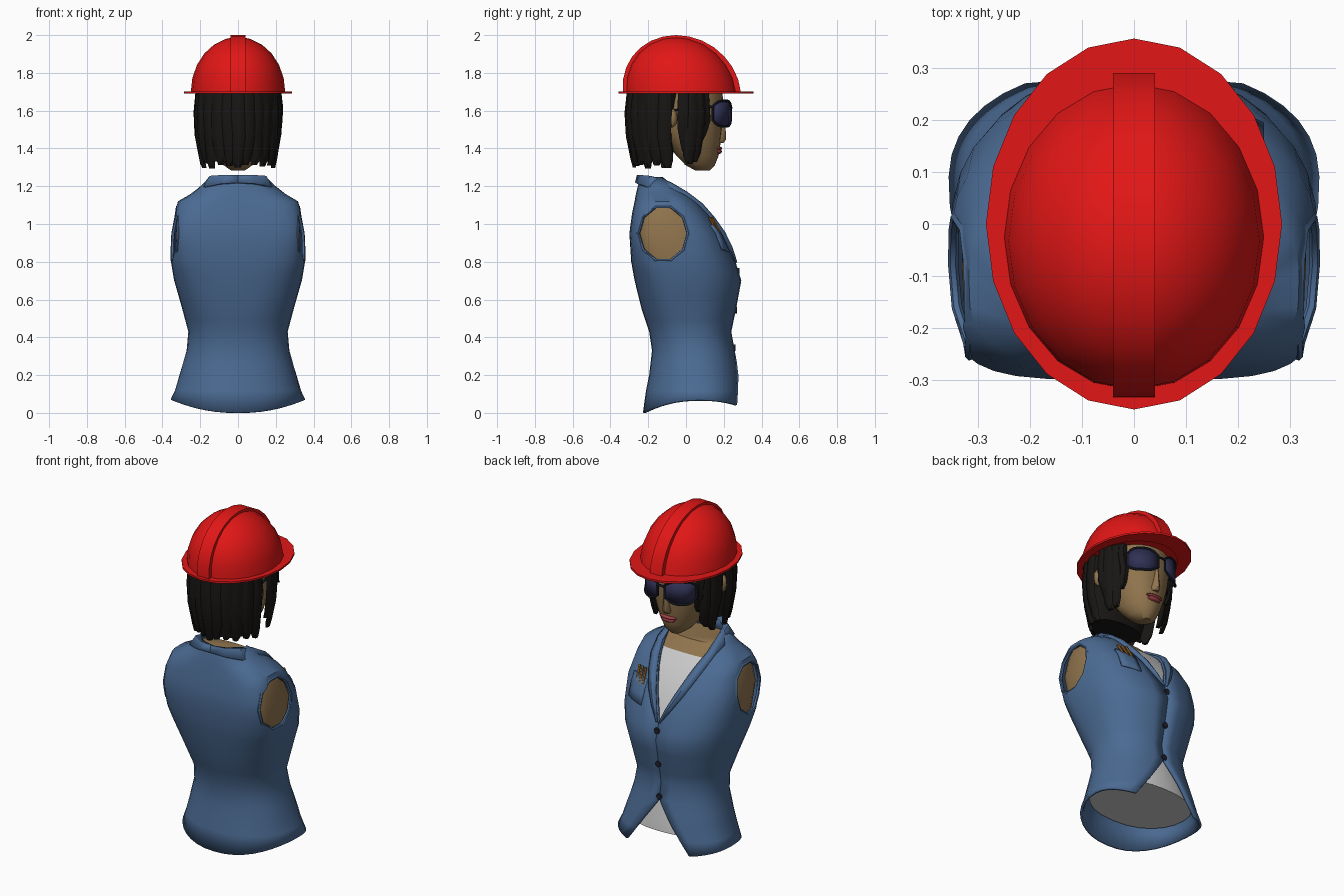
import bpy, bmesh, random
from math import sin, cos, pi, radians, asin
from mathutils import Vector

if "Cube" in bpy.data.objects:
    bpy.data.objects.remove(bpy.data.objects["Cube"])

random.seed(4)

def mat(name, r, g, b):
    m = bpy.data.materials.new(name)
    m.diffuse_color = (r, g, b, 1)
    m.use_nodes = True
    m.node_tree.nodes["Principled BSDF"].inputs["Base Color"].default_value = m.diffuse_color
    return m

BLUE = mat("denim", .07, .145, .29)
RED = mat("red_plastic", .76, .008, .008)
SKIN = mat("skin", .28, .175, .075)
HAIR = mat("hair", .009, .008, .007)
LENS = mat("lens", .03, .03, .09)
DARK = mat("frame", .012, .015, .025)
LIPS = mat("lips", .33, .05, .06)
WOOD = mat("pencil", .36, .14, .02)

def finish(o, m=None, angle=40):
    if m:
        o.data.materials.append(m)
    bpy.ops.object.select_all(action='DESELECT')
    o.select_set(True)
    bpy.context.view_layer.objects.active = o
    bpy.ops.object.shade_smooth_by_angle(angle=radians(angle))
    return o

def loft(name, rows, m=None, closed=True, caps=True, thick=0, fix=False, angle=40):
    """Skin a list of equal-length point rows."""
    bm = bmesh.new()
    vs = [[bm.verts.new(p) for p in r] for r in rows]
    n = len(rows[0])
    for a, b in zip(vs, vs[1:]):
        for j in range(n if closed else n - 1):
            k = (j + 1) % n
            bm.faces.new((a[j], a[k], b[k], b[j]))
    if closed and caps:
        bm.faces.new(vs[0][::-1])
        bm.faces.new(vs[-1])
    if fix:
        bmesh.ops.recalc_face_normals(bm, faces=bm.faces)
    me = bpy.data.meshes.new(name)
    bm.to_mesh(me)
    bm.free()
    o = bpy.data.objects.new(name, me)
    bpy.context.collection.objects.link(o)
    if thick:
        s = o.modifiers.new("thickness", 'SOLIDIFY')
        s.thickness, s.offset = thick, -1
    return finish(o, m, angle)

def tube(name, pts, r, m, cyclic=False):
    cu = bpy.data.curves.new(name, 'CURVE')
    cu.dimensions, cu.bevel_depth, cu.bevel_resolution = '3D', r, 1
    cu.use_fill_caps = True
    sp = cu.splines.new('POLY')
    sp.points.add(len(pts) - 1)
    for p, q in zip(sp.points, pts):
        p.co = (*q, 1)
    sp.use_cyclic_u = cyclic
    o = bpy.data.objects.new(name, cu)
    bpy.context.collection.objects.link(o)
    bpy.ops.object.select_all(action='DESELECT')
    o.select_set(True)
    bpy.context.view_layer.objects.active = o
    bpy.ops.object.convert(target='MESH')
    return finish(bpy.context.object, m)

def ball(name, loc, scale, m, seg=12, rings=8):
    bpy.ops.mesh.primitive_uv_sphere_add(segments=seg, ring_count=rings, radius=1, location=loc)
    o = bpy.context.object
    o.name, o.scale = name, scale
    return finish(o, m)

# Torso sections: z, half width, back y, widest y, front y, front and back squareness
BODY = [(.04, .357, -.228, .08, .302, 2.3, 2.2), (.2, .31, -.195, .06, .285, 2.2, 2.2),
        (.33, .272, -.18, .04, .258, 2.2, 2.2), (.43, .263, -.195, .02, .24, 2.2, 2.2),
        (.55, .295, -.235, 0, .265, 2.3, 2.4), (.7, .338, -.272, -.03, .293, 2.4, 2.8),
        (.8, .355, -.29, -.05, .262, 2.6, 3.4), (.95, .355, -.3, -.08, .19, 3, 4.4),
        (1.06, .335, -.285, -.1, .115, 3, 4.2), (1.12, .318, -.272, -.11, .06, 2.8, 3.2),
        (1.16, .25, -.265, -.12, .02, 2.4, 2.4), (1.2, .2, -.255, -.13, -.02, 2.2, 2.2),
        (1.25, .15, -.24, -.14, -.08, 2, 2)]

def section(z, inset=0, table=BODY):
    for a, b in zip(table, table[1:]):
        if z <= b[0]:
            break
    f = max(0, min(1, (z - a[0]) / (b[0] - a[0])))
    v = [p + (q - p) * f for p, q in zip(a[1:], b[1:])]
    hw, yb, yc, yf, n = v[:5]
    return hw - inset, yb + inset, yc, yf - inset, n, v[-1]

def ring(sec, z, t):
    hw, yb, yc, yf, n, nb = sec
    s, c = sin(t), cos(t)
    e = 2 / (n if c > 0 else nb)
    x = -hw * abs(s) ** e * (1 if s > 0 else -1)
    return (x, yc + (yf - yc if c > 0 else yb - yc) * abs(c) ** e, z)

def front_y(x, z):
    hw, yb, yc, yf, n, nb = section(z)
    return yc + (yf - yc) * max(0, 1 - (abs(x) / hw) ** n) ** (1 / n)

def side_x(y, z):
    hw, yb, yc, yf, n, nb = section(z)
    r, e = (yf - yc, n) if y > yc else (yc - yb, nb)
    return hw * max(0, 1 - (abs(y - yc) / r) ** e) ** (1 / e)

def rings(zs, inset=0, table=BODY, n=24):
    return [[ring(section(z, inset, table), z, 2 * pi * j / n) for j in range(n)] for z in zs]

# Sleeveless jacket with V neck, parted hem and armholes
def gap(z):
    return max(.002, .21 * (.33 - z) / .29, .165 * (z - .8) / .4)

rows = []
for z in (.04, .12, .2, .27, .33, .43, .49, .55, .62, .7, .75, .8, .87, .95, 1, 1.06, 1.12, 1.16, 1.2, 1.25):
    sec = section(z)
    t0 = asin(min(.97, (gap(z) / sec[0]) ** (sec[4] / 2)))
    row = []
    for j in range(33):
        t = t0 + (2 * pi - 2 * t0) * j / 32
        x, y, _ = ring(sec, z, t)
        hem = .07 - (.04 if cos(t) > 0 else .069) * cos(t) ** 2
        row.append((x, y, hem if z == .04 else z))
    rows.append(row)
jacket = loft("jacket", rows, BLUE, closed=False, thick=.014)
bpy.ops.mesh.primitive_cylinder_add(vertices=10, radius=1, depth=2, location=(0, -.12, .95), rotation=(0, pi / 2, 0))
cutter = bpy.context.object
cutter.scale = (.148, .13, 1)
cutter.hide_render = True
b = jacket.modifiers.new("armholes", 'BOOLEAN')
b.operation, b.object, b.solver = 'DIFFERENCE', cutter, 'EXACT'
bpy.context.view_layer.objects.active = jacket
for name in [md.name for md in jacket.modifiers]:
    bpy.ops.object.modifier_apply(modifier=name)
bpy.data.objects.remove(cutter)

for s in (1, -1):
    # Armhole hem
    pts = []
    for k in range(10):
        y, z = -.12 + .133 * cos(k * pi / 5), .95 + .15 * sin(k * pi / 5)
        pts.append((s * (side_x(y, z) - .007), y, z))
    tube("armhole_hem", pts, .01, BLUE, True)
    # Lapel running up into the collar
    inner, mid, outer = [], [], []
    for z, w in ((.79, .012), (.87, .04), (.95, .055), (1.03, .06), (1.1, .06), (1.16, .05)):
        lift = .35 if z < .8 else 1
        for lst, f, d in ((inner, 0, .01), (mid, .5, .018), (outer, 1, .009)):
            x = gap(z) + w * f
            lst.append((s * x, front_y(x, z) + d * lift, z + d * .5))
    for lst, e in ((inner, ((.15, -.08, 1.222), (.13, -.17, 1.25), (.07, -.22, 1.252), (0, -.235, 1.25))),
                   (mid, ((.17, -.08, 1.22), (.15, -.19, 1.255), (.08, -.245, 1.26), (0, -.26, 1.26))),
                   (outer, ((.205, -.08, 1.185), (.18, -.21, 1.2), (.1, -.262, 1.215), (0, -.27, 1.22)))):
        lst += [(s * x, y, z) for x, y, z in e]
    loft("lapel_and_collar", [inner, mid, outer][::s], BLUE, closed=False, thick=.012)

# Buttons
for z in (.75, .545, .345):
    bpy.ops.mesh.primitive_cylinder_add(vertices=10, radius=.018, depth=.012, location=(0, front_y(0, z), z), rotation=(pi / 2, 0, 0))
    bpy.context.object.name = "button"
    finish(bpy.context.object, DARK)

# Chest pocket and pencils
loft("pocket", [[(x, front_y(x, z) + .009, z + (x - .2) * .15) for x in (.25, .21, .17, .14)]
                for z in (.86, .91, .95, .99)], BLUE, closed=False, thick=.01)
for x in (.16, .185, .21):
    tube("pencil", [(x, front_y(x, .95), .95), (x + .012, front_y(x, 1.03) + .009, 1.035)], .007, WOOD)

# Undershirt and skin beneath
loft("undershirt", rings((.14, .2, .33, .43, .55, .7, .76), .026))
loft("undershirt_front", [[ring(section(z, .021), z, -1.05 + 2.1 * j / 12) for j in range(13)]
                          for z in (.7, .8, .87, .95, 1.06, 1.13)], closed=False)
loft("upper_body", rings((.7, .8, .95, 1.06, 1.12, 1.16, 1.19), .024), SKIN)

# Head
HEAD = [(1.283, .035, .05, .085, .125, 2), (1.31, .075, 0, .06, .152, 2), (1.36, .11, -.05, .03, .172, 2),
        (1.43, .14, -.1, .01, .183, 2.1), (1.5, .16, -.16, 0, .19, 2.2), (1.6, .175, -.2, 0, .2, 2.2),
        (1.74, .175, -.22, 0, .19, 2.2)]
loft("head", rings([r[0] for r in HEAD], 0, HEAD), SKIN)
NOSE = [(1.43, .022, .14, .17, .198, 2), (1.447, .028, .14, .17, .213, 2), (1.5, .018, .14, .17, .21, 2),
        (1.57, .012, .14, .17, .205, 2)]
loft("nose", rings([r[0] for r in NOSE], 0, NOSE, 10), SKIN)
ball("upper_lip", (0, .172, 1.4), (.056, .019, .011), LIPS)
ball("lower_lip", (0, .17, 1.384), (.044, .02, .014), LIPS)

# Sunglasses wrapped round the face, and ears
for s in (1, -1):
    ball("ear", (s * .19, -.075, 1.56), (.03, .03, .05), SKIN)
    low, high = [], []
    for k in range(9):
        u = k / 4 - 1
        a = .76 + .62 * u
        h = .068 * (1 - abs(u) ** 3 * .5)
        x, y = s * .17 * sin(a), .118 + .12 * cos(a)
        low.append((x, y, 1.584 - h))
        high.append((x, y, 1.592 + h * .9))
    loft("lens", [low, high][::-s], LENS, closed=False, thick=.004)
    tube("lens_frame", low + high[::-1], .007, DARK, True)
    tube("temple_arm", [(s * .167, .14, 1.62), (s * .185, .05, 1.62), (s * .19, -.07, 1.6)], .007, DARK)
tube("glasses_bridge", [(-.025, .236, 1.61), (0, .24, 1.615), (.025, .236, 1.61)], .007, DARK)

# Bobbed hair: solid core plus overlapping flat locks
CORE = [(1.33, .165, -.27, -.16, -.07, 2.2), (1.5, .205, -.295, -.14, -.06, 2.2), (1.72, .21, -.295, -.12, 0, 2.2)]
loft("hair_core", rings([r[0] for r in CORE], 0, CORE, 18), HAIR)

def lock(phi, w, tip):
    rows = []
    grow = random.uniform(.98, 1.02)
    for f, wid, r in ((0, .95, .99), (.3, 1, 1.04), (.6, 1, 1.01), (.88, .85, .92), (1, .4, .87)):
        z = 1.71 + (tip - 1.71) * f
        a = phi + .06 * f * random.uniform(-1, 1)
        c = Vector((.22 * r * grow * sin(a), -.05 - .252 * r * grow * cos(a), z))
        tan = Vector((.22 * cos(a), .252 * sin(a), 0)).normalized() * w * wid
        nor = Vector((tan.y, -tan.x, 0)).normalized() * .009
        rows.append([c + tan - nor, c + tan * .5 + nor, c - tan * .5 + nor, c - tan - nor])
    loft("hair_lock", rows, HAIR, fix=True, angle=50)

for k in range(-5, 6):
    lock(radians(k * 15), .042, random.uniform(1.285, 1.33))
for s in (1, -1):
    for deg, w, tip in ((100, .036, 1.37), (109, .042, 1.32), (119, .038, 1.34), (128, .028, 1.43)):
        lock(radians(s * deg), w, tip + random.uniform(-.015, .015))

# Hard hat: dome leaning back, flat brim and centre ridge
N = 20
dome = [[(.25 * cos(a) * cos(2 * pi * j / N), -.025 - .03 * sin(a) + .295 * cos(a) * sin(2 * pi * j / N),
          1.698 + .292 * sin(a)) for j in range(N)] for a in (0, .26, .52, .78, 1.04, 1.3, 1.5)]
loft("helmet_dome", dome, RED)

def oval(rx, ry, cy, z):
    return [(rx * cos(2 * pi * j / N), cy + ry * sin(2 * pi * j / N), z) for j in range(N)]
lo_i, hi_i = oval(.235, .28, -.025, 1.69), oval(.235, .28, -.025, 1.701)
lo_o, hi_o = oval(.285, .357, 0, 1.69), oval(.285, .357, 0, 1.701)
loft("helmet_brim", [lo_i, lo_o, hi_o, hi_i, lo_i], RED, caps=False, fix=True, angle=30)

rows = []
for k in range(15):
    a = pi * k / 14
    y, z = cos(a), sin(a)
    rows.append([(x, -.022 - .03 * z + r * y, 1.7 + q * z) for x, r, q in
                 ((-.04, .28, .265), (-.04, .312, .3), (.04, .312, .3), (.04, .28, .265))])
loft("helmet_ridge", rows, RED, fix=True, angle=35)
